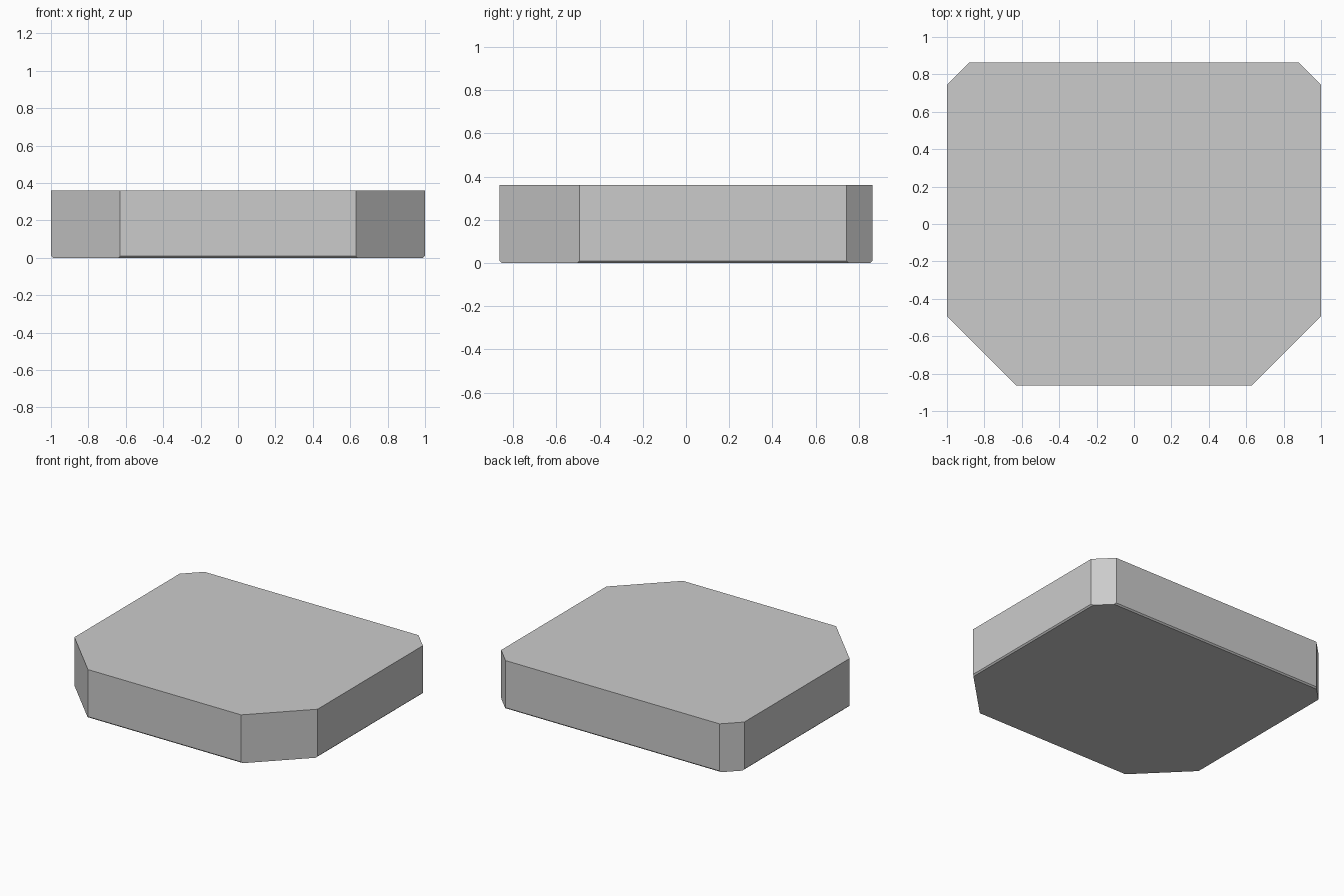
import bpy, bmesh
from mathutils import Vector

if "Cube" in bpy.data.objects:
    bpy.data.objects.remove(bpy.data.objects["Cube"])

HX, HY, H = 1.0, 0.863, 0.36
EASE = 0.01                      # small bevel under the straight sides
FRONT_CUT, BACK_CUT = 0.37, 0.12

bm = bmesh.new()

# Plain block standing on the ground
bmesh.ops.create_cube(bm, size=1)
for v in bm.verts:
    v.co = Vector((v.co.x * 2 * HX, v.co.y * 2 * HY, (v.co.z + 0.5) * H))

# Eased bottom edges
bottom = [e for e in bm.edges if all(v.co.z < 0.001 for v in e.verts)]
bmesh.ops.bevel(bm, geom=bottom, offset=EASE, offset_type='OFFSET',
                segments=1, profile=0.5, affect='EDGES')

# Corners sliced at 45 degrees: large in front, small at the back
for sx in (-1, 1):
    for sy, cut in ((-1, FRONT_CUT), (1, BACK_CUT)):
        bmesh.ops.bisect_plane(
            bm, geom=bm.verts[:] + bm.edges[:] + bm.faces[:],
            plane_co=(sx * (HX - cut), sy * HY, 0),
            plane_no=Vector((sx, sy, 0)).normalized(), clear_outer=True)
        rim = [e for e in bm.edges if e.is_boundary]
        bmesh.ops.contextual_create(bm, geom=rim)

bmesh.ops.recalc_face_normals(bm, faces=bm.faces[:])
mesh = bpy.data.meshes.new("corner_cut_slab")
bm.to_mesh(mesh)
bm.free()
slab = bpy.data.objects.new("corner_cut_slab", mesh)
bpy.context.collection.objects.link(slab)
